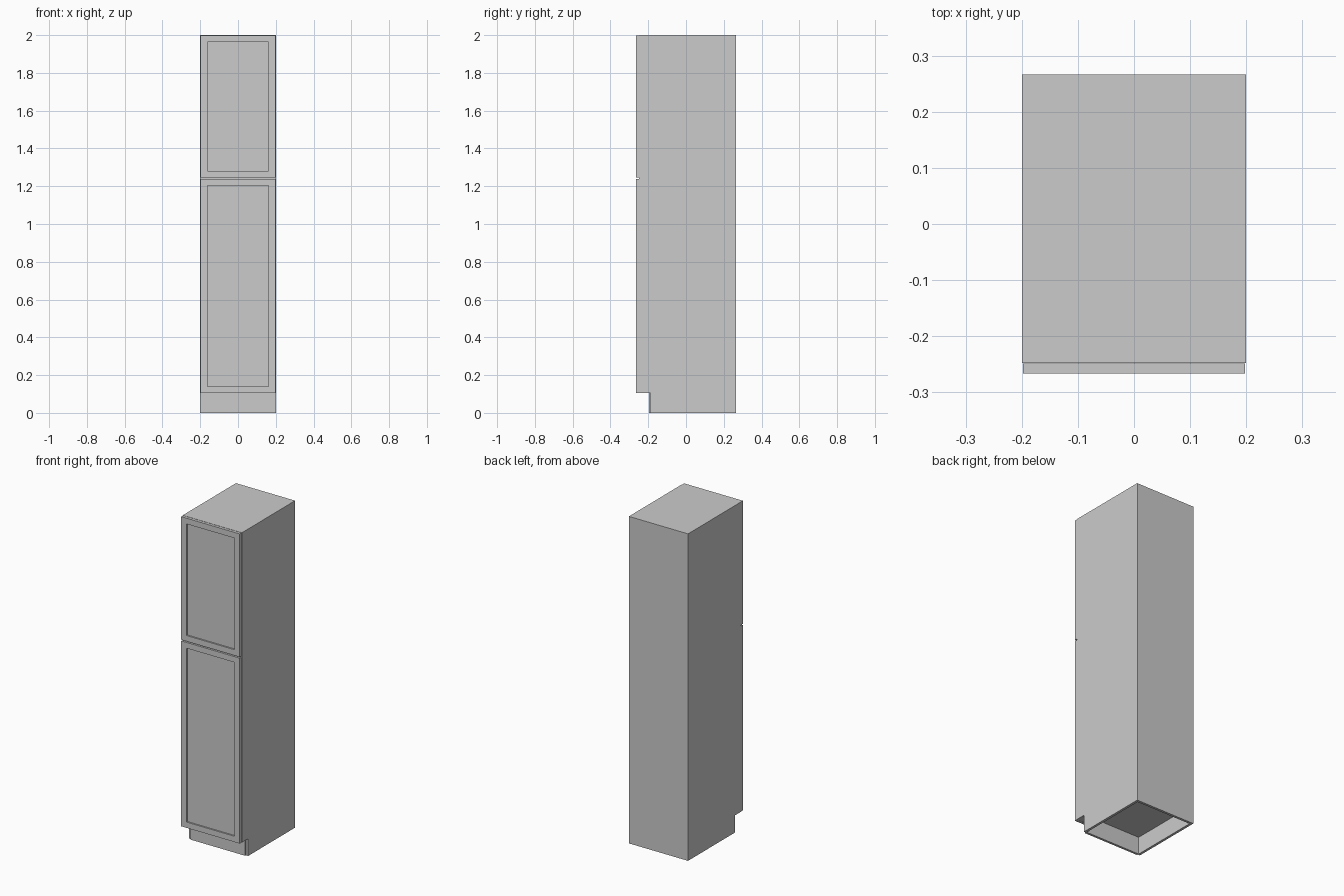
import bpy, bmesh

if "Cube" in bpy.data.objects:
    bpy.data.objects.remove(bpy.data.objects["Cube"])

W, D, H = 0.2, 0.266, 2.0      # half width, half depth, height
T = 0.015                      # board thickness
CARC, KICK, ZB = -0.248, -0.188, 0.105   # carcass front, toe recess, carcass bottom


def finish(name, bm):
    bmesh.ops.recalc_face_normals(bm, faces=bm.faces)
    me = bpy.data.meshes.new(name)
    bm.to_mesh(me)
    bm.free()
    ob = bpy.data.objects.new(name, me)
    bpy.context.collection.objects.link(ob)
    return ob


def box_bm(x0, x1, y0, y1, z0, z1):
    bm = bmesh.new()
    bmesh.ops.create_cube(bm, size=1)
    for v in bm.verts:
        v.co = ((x0 + x1) / 2 + v.co.x * (x1 - x0),
                (y0 + y1) / 2 + v.co.y * (y1 - y0),
                (z0 + z1) / 2 + v.co.z * (z1 - z0))
    return bm


def box(name, *dims):
    return finish(name, box_bm(*dims))


def side(name, x0, x1):
    # side board with a toe notch at the lower front
    prof = [(KICK, 0), (D, 0), (D, H), (CARC, H), (CARC, ZB), (KICK, ZB)]
    bm = bmesh.new()
    face = bm.faces.new([bm.verts.new((x0, y, z)) for y, z in prof])
    ext = bmesh.ops.extrude_face_region(bm, geom=[face])
    verts = [g for g in ext["geom"] if isinstance(g, bmesh.types.BMVert)]
    bmesh.ops.translate(bm, verts=verts, vec=(x1 - x0, 0, 0))
    return finish(name, bm)


def door(name, z0, z1, frame=0.05, depth=0.009):
    # shaker door: slab with a recessed centre panel
    bm = box_bm(-0.198, 0.198, -D, CARC - 0.001, z0, z1)
    bm.normal_update()
    front = min(bm.faces, key=lambda f: f.normal.y)
    bmesh.ops.inset_region(bm, faces=[front], thickness=frame)
    ext = bmesh.ops.extrude_face_region(bm, geom=[front])
    verts = [g for g in ext["geom"] if isinstance(g, bmesh.types.BMVert)]
    bmesh.ops.translate(bm, verts=verts, vec=(0, depth, 0))
    if front.is_valid:
        bmesh.ops.delete(bm, geom=[front], context='FACES_ONLY')
    return finish(name, bm)


# carcass
side("left_side", -W, -W + T)
side("right_side", W - T, W)
IN = W - T
box("top_panel", -IN, IN, CARC, D, H - T, H)
box("bottom_panel", -IN, IN, CARC, D - T, ZB, ZB + T)
box("middle_shelf", -IN, IN, CARC, D - T, 1.235, 1.25)
box("back_panel", -IN, IN, D - T, D, 0, H - T)

# toe kick board
box("toe_kick", -IN, IN, KICK - 0.007, KICK + 0.007, 0, ZB)

# doors
door("lower_door", ZB, 1.239)
door("upper_door", 1.246, H - 0.001)
